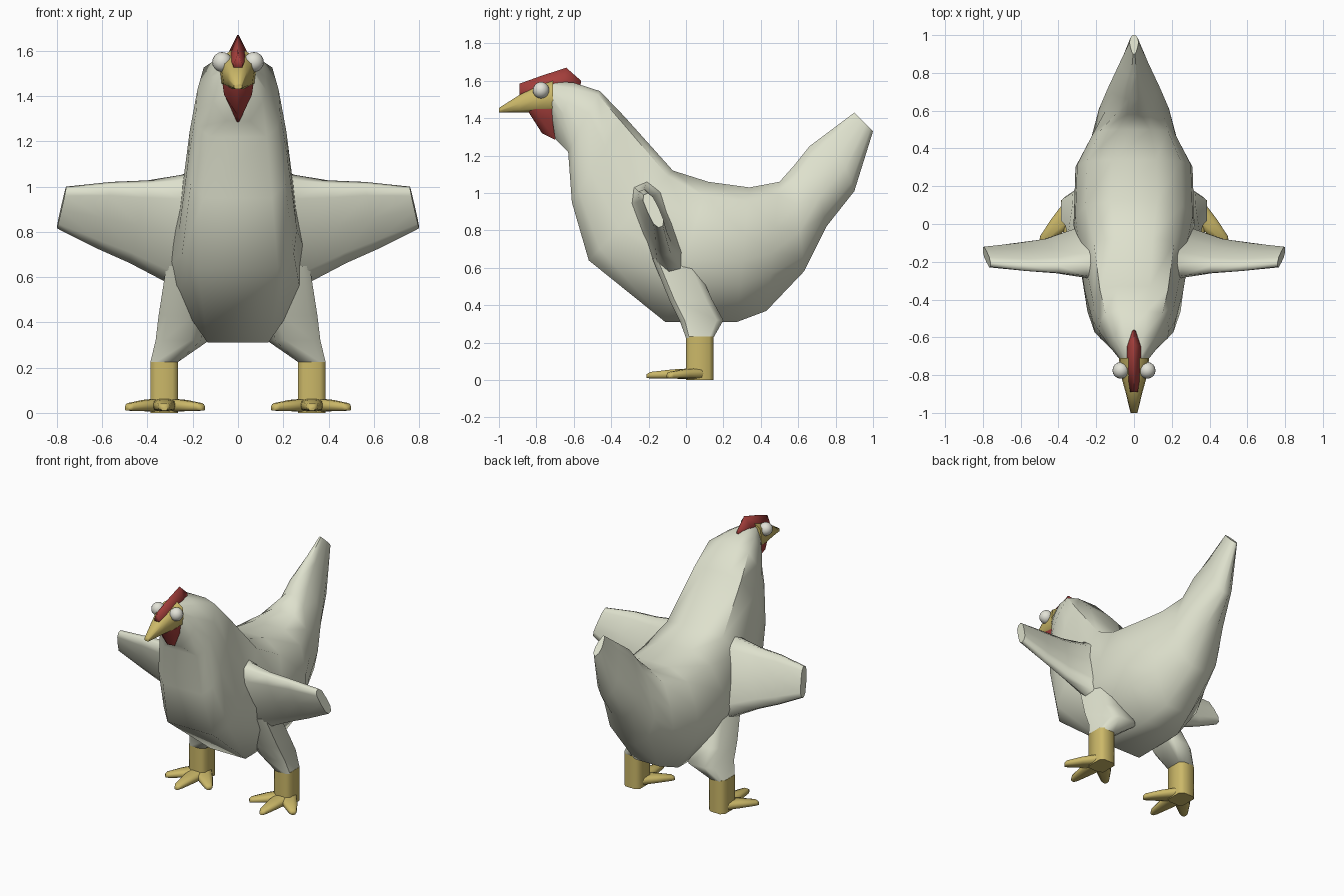
import bpy, bmesh, math
from mathutils import Vector as V

if "Cube" in bpy.data.objects:
    bpy.data.objects.remove(bpy.data.objects["Cube"], do_unlink=True)


def material(name, rgb):
    m = bpy.data.materials.new(name)
    m.use_nodes = True
    m.diffuse_color = (*rgb, 1)
    m.node_tree.nodes["Principled BSDF"].inputs["Base Color"].default_value = (*rgb, 1)
    return m


WHITE = material("feather white", (0.73, 0.75, 0.61))
EYE = material("eye white", (0.76, 0.76, 0.68))
YELLOW = material("beak yellow", (0.60, 0.48, 0.14))
RED = material("comb red", (0.38, 0.05, 0.045))

# Half cross-sections: (share of half width, share of the way from a to b)
CHEST = [(.38, 0), (.82, .06), (.97, .36), (1, .64), (.95, .87), (.68, 1)]
BELLY = [(.38, 0), (.8, .1), (.97, .35), (1, .55), (.87, .72), (.42, 1)]
TAIL = [(.2, 0), (.5, .12), (.82, .38), (1, .62), (.8, .86), (.3, 1)]
ROUND = [(.4, 0), (.9, .15), (1, .5), (.9, .85), (.4, 1)]
SLAB = [(.6, 0), (1, .12), (1, .85), (.6, 1)]
KEEL = [(.08, 0), (1, .7), (.9, 1)]
DROP = [(1, 0), (.9, .35), (.08, 1)]


def ring(a, b, w, shape):
    """Closed section running from a to b, with half width vector w."""
    a, b, w = V(a), V(b), V(w)
    right = [a.lerp(b, t) + w * u for u, t in shape]
    left = [a.lerp(b, t) - w * u for u, t in reversed(shape)]
    return right + left


def loft(name, rings, mat, angle=60, side=1):
    bm = bmesh.new()
    loops = [[bm.verts.new((p.x * side, p.y, p.z)) for p in r] for r in rings]
    n = len(loops[0])
    for r, q in zip(loops, loops[1:]):
        for i in range(n):
            j = (i + 1) % n
            bm.faces.new((r[i], r[j], q[j], q[i]))
    bm.faces.new(loops[0])
    bm.faces.new(loops[-1])
    bmesh.ops.recalc_face_normals(bm, faces=bm.faces)
    mesh = bpy.data.meshes.new(name)
    bm.to_mesh(mesh)
    bm.free()
    mesh.materials.append(mat)
    ob = bpy.data.objects.new(name, mesh)
    bpy.context.collection.objects.link(ob)
    smooth(ob, angle)


def smooth(ob, angle):
    bpy.ops.object.select_all(action="DESELECT")
    ob.select_set(True)
    bpy.context.view_layer.objects.active = ob
    bpy.ops.object.shade_smooth_by_angle(angle=math.radians(angle))


def spine(name, stations, mat, angle=60):
    """Loft along the middle; stations are top y, top z, bottom y, bottom z, half width, shape."""
    loft(name, [ring((0, ty, tz), (0, by, bz), (w, 0, 0), shape)
                for ty, tz, by, bz, w, shape in stations], mat, angle)


# Body from face through neck and belly to tail tip
spine("body", [
    (-.73, 1.60, -.72, 1.43, .07, TAIL),
    (-.60, 1.59, -.70, 1.29, .125, BELLY),
    (-.46, 1.545, -.63, 1.22, .185, CHEST),
    (-.33, 1.41, -.61, .95, .22, CHEST),
    (-.07, 1.12, -.52, .64, .26, CHEST),
    (.12, 1.06, -.11, .31, .32, BELLY),
    (.34, 1.03, .27, .31, .31, BELLY),
    (.50, 1.06, .43, .37, .225, BELLY),
    (.58, 1.15, .63, .58, .185, TAIL),
    (.66, 1.25, .75, .82, .14, TAIL),
    (.78, 1.34, .90, 1.01, .075, TAIL),
    (.90, 1.43, 1.0, 1.33, .024, TAIL)], WHITE)

# Beak and yellow face
spine("beak", [
    (-.71, 1.60, -.71, 1.43, .08, ROUND),
    (-.80, 1.57, -.80, 1.43, .07, ROUND),
    (-.89, 1.525, -.89, 1.43, .045, ROUND),
    (-1.0, 1.455, -1.0, 1.43, .018, ROUND)], YELLOW)

# Comb and wattle
spine("comb", [
    (-.89, 1.585, -.89, 1.52, .02, KEEL),
    (-.77, 1.628, -.77, 1.54, .038, KEEL),
    (-.64, 1.67, -.66, 1.57, .038, KEEL),
    (-.56, 1.60, -.565, 1.575, .008, KEEL)], RED, 100)
spine("wattle", [
    (-.85, 1.45, -.84, 1.43, .035, DROP),
    (-.79, 1.45, -.77, 1.32, .068, DROP),
    (-.71, 1.45, -.70, 1.285, .06, DROP)], RED, 60)

for side, label in ((1, "left"), (-1, "right")):
    # Eye
    bpy.ops.mesh.primitive_uv_sphere_add(segments=16, ring_count=10, radius=.044,
                                         location=(side * .07, -.775, 1.55))
    eye = bpy.context.object
    eye.name = label + "_eye"
    eye.data.materials.append(EYE)
    smooth(eye, 60)

    # Wing flaring into the shoulder: top x, y, z, bottom x, y, z, half thickness
    wing = [(.18, -.24, 1.06, .20, -.03, .50, .13),
            (.25, -.245, 1.04, .31, -.06, .585, .08),
            (.40, -.24, 1.02, .48, -.10, .67, .05),
            (.56, -.235, 1.015, .63, -.115, .735, .038),
            (.76, -.215, .995, .80, -.135, .82, .032)]
    loft(label + "_wing", [ring(s[:3], s[3:6], V((0, .93, .36)) * s[6], ROUND)
                           for s in wing], WHITE, 70, side)

    # Thigh and shin: front x, y, back x, y, height, half width
    def limb(name, stations, mat):
        loft(label + name, [ring((fx, fy, z), (bx, by, z), (w, 0, 0), SLAB)
                            for fx, fy, bx, by, z, w in stations], mat, 60, side)

    limb("_thigh", [(.23, -.18, .20, .04, .65, .09),
                    (.255, -.09, .22, .14, .43, .10),
                    (.27, -.035, .22, .20, .32, .10),
                    (.326, 0, .326, .146, .225, .061)], WHITE)
    limb("_shin", [(.326, 0, .326, .146, .232, .061),
                   (.326, 0, .326, .146, .06, .061),
                   (.326, 0, .326, .146, 0, .061)], YELLOW)

    # Three toes fanning forward
    for toe, tip in (("inner", (.155, -.095)), ("middle", (.326, -.21)), ("outer", (.49, -.095))):
        start, end = V((.326, .075, .005)), V((*tip, .01))
        across = (end - start).cross(V((0, 0, 1))).normalized()
        rings = []
        for t, height, w in ((0, .06, .06), (.5, .05, .046), (.93, .034, .026), (1, .022, .014)):
            p = start.lerp(end, t)
            rings.append(ring(p + V((0, 0, height)), p, across * w, ROUND))
        loft(f"{label}_{toe}_toe", rings, YELLOW, 60, side)
